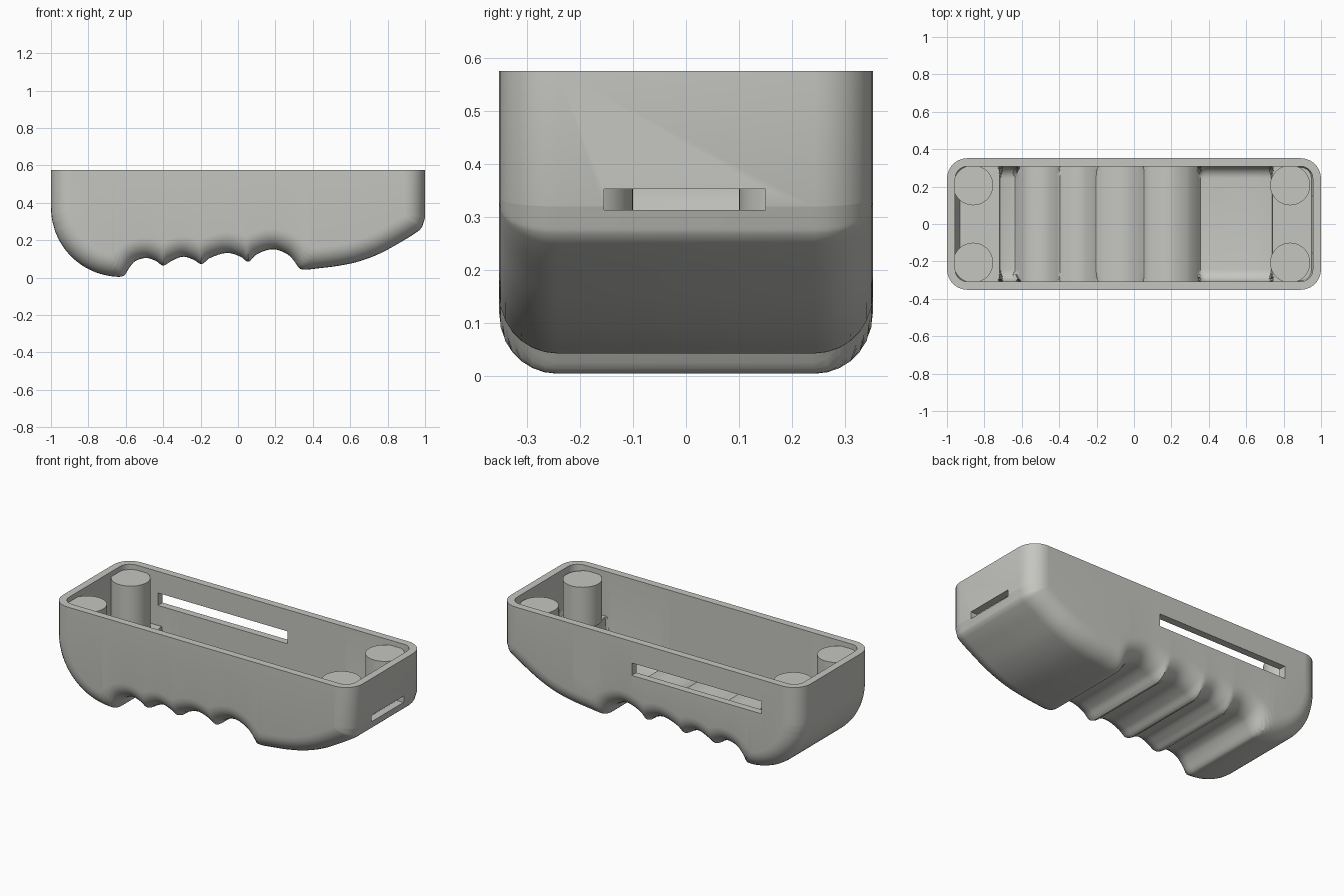
import bpy, bmesh, math

if "Cube" in bpy.data.objects:
    bpy.data.objects.remove(bpy.data.objects["Cube"])

TOP, HALF_W, WALL = 0.575, 0.352, 0.044

grey = bpy.data.materials.new("light_grey")
grey.diffuse_color = (0.56, 0.56, 0.53, 1)
grey.use_nodes = True
grey.node_tree.nodes["Principled BSDF"].inputs["Base Color"].default_value = grey.diffuse_color

# Underside profile: rounded heel, four finger grooves, rising nose (x, z)
heel = [(-0.63 - 0.37 * math.cos(math.radians(a)), 0.375 - 0.37 * math.sin(math.radians(a)))
        for a in (0, 6, 12, 20, 30, 40, 50, 60, 70, 80, 90)]
PROFILE = heel + [
    (-0.605, 0.015), (-0.58, 0.055), (-0.55, 0.088), (-0.49, 0.105), (-0.44, 0.09),
    (-0.40, 0.065), (-0.36, 0.087), (-0.295, 0.112), (-0.235, 0.095), (-0.195, 0.073),
    (-0.15, 0.105), (-0.06, 0.132), (0.015, 0.112), (0.055, 0.085), (0.10, 0.125),
    (0.185, 0.152), (0.26, 0.128), (0.30, 0.09), (0.325, 0.053), (0.35, 0.043),
    (0.43, 0.05), (0.54, 0.064), (0.65, 0.088), (0.76, 0.13), (0.87, 0.19),
    (0.955, 0.243), (0.985, 0.273), (1.0, 0.32)]


def slope(i):
    a, b = PROFILE[max(i - 1, 0)], PROFILE[min(i + 1, len(PROFILE) - 1)]
    return (b[1] - a[1]) / (b[0] - a[0])


SLOPES = [slope(i) for i in range(len(PROFILE))]


def underside(x):
    """Smooth height of the underside at x."""
    x = max(-1, min(1, x))
    i = 0
    while i < len(PROFILE) - 2 and PROFILE[i + 1][0] < x:
        i += 1
    (x0, z0), (x1, z1) = PROFILE[i], PROFILE[i + 1]
    w = x1 - x0
    t = (x - x0) / w
    if x0 < -0.98 or x0 > 0.98:
        return z0 + (z1 - z0) * t
    return ((1 + 2 * t) * (1 - t) ** 2 * z0 + t * (1 - t) ** 2 * w * SLOPES[i]
            + t * t * (3 - 2 * t) * z1 + t * t * (t - 1) * w * SLOPES[i + 1])


def inset(x, d):
    """Underside moved inwards by d, as a rolling ball would leave it."""
    if d < 1e-6:
        return underside(x)
    n = 12
    return max(underside(x + d * math.sin(k * math.pi / 2 / n)) + d * math.cos(k * math.pi / 2 / n)
               for k in range(-n, n + 1))


def cavity_floor(x, d):
    if -0.62 < x < 0.35:            # finger floor meets the walls squarely
        return inset(x, WALL)
    z = inset(x, d)
    if x < -0.715:                  # rear ledge
        z = max(z, 0.25)
    if x > 0.735:                   # front ledge
        z = max(z, 0.305)
    return z


def finish(name, bm):
    bmesh.ops.recalc_face_normals(bm, faces=bm.faces)
    me = bpy.data.meshes.new(name)
    bm.to_mesh(me)
    bm.free()
    me.materials.append(grey)
    ob = bpy.data.objects.new(name, me)
    bpy.context.collection.objects.link(ob)
    return ob


def solid(name, height, base, half_w, r, top, cols=280, steps=7):
    """Closed body with filleted long edges; height(x, d) gives its bottom."""
    angles = [math.pi / 2 * k / steps for k in range(steps + 1)]
    half = [(half_w - r + r * math.sin(a), base + r * (1 - math.cos(a))) for a in angles]
    rows = [(-y, d) for y, d in reversed(half)] + half
    bm = bmesh.new()
    low, high = [], []
    for y, d in rows:
        xs = [(1 - d) * math.sin(math.pi / 2 * (2 * i / cols - 1)) for i in range(cols + 1)]
        low.append([bm.verts.new((x, y, height(x, d))) for x in xs])
        high.append([bm.verts.new((x, y, top)) for x in xs])
    for g in (low, high):
        for a, b in zip(g, g[1:]):
            for i in range(cols):
                bm.faces.new((a[i], a[i + 1], b[i + 1], b[i]))
    for j in (0, -1):               # long sides
        for i in range(cols):
            bm.faces.new((low[j][i], low[j][i + 1], high[j][i + 1], high[j][i]))
        for k in range(len(rows) - 1):   # ends
            bm.faces.new((low[k][j], low[k + 1][j], high[k + 1][j], high[k][j]))
    return finish(name, bm)


def box(name, lo, hi):
    bm = bmesh.new()
    bmesh.ops.create_cube(bm, size=1)
    for v in bm.verts:
        v.co = [(a + b) / 2 + c * (b - a) for a, b, c in zip(lo, hi, v.co)]
    return finish(name, bm)


def cylinder(name, r, depth, loc, along_y=False):
    bm = bmesh.new()
    bmesh.ops.create_cone(bm, cap_ends=True, segments=48, radius1=r, radius2=r, depth=depth)
    for v in bm.verts:
        x, y, z = v.co
        v.co = (x + loc[0], (z if along_y else y) + loc[1], (y if along_y else z) + loc[2])
    return finish(name, bm)


def activate(ob):
    bpy.ops.object.select_all(action='DESELECT')
    ob.select_set(True)
    bpy.context.view_layer.objects.active = ob


# Hollow grip shell with its openings
shell = solid("grip_shell", inset, 0.0, HALF_W, 0.11, TOP)
cutters = [
    solid("cavity_cutter", cavity_floor, WALL, HALF_W - WALL, 0.065, TOP + 0.1),
    box("end_slot_cutter", (0.92, -0.155, 0.313), (1.1, 0.15, 0.353)),
    box("side_slot_cutter", (-0.75, 0.27, 0.37), (0.115, 0.45, 0.445)),
    cylinder("button_hole_cutter", 0.09, 0.16, (0.415, 0.35, 0.33), True),
]
activate(shell)
for c in cutters:
    m = shell.modifiers.new(c.name, 'BOOLEAN')
    m.operation, m.solver, m.object = 'DIFFERENCE', 'EXACT', c
    c.hide_render = True
    bpy.ops.object.modifier_apply(modifier=m.name)
for c in cutters:
    bpy.data.objects.remove(c)
parts = [shell]

# Corner posts standing on the ledges
for end, x, z0 in (("rear", -0.86, 0.245), ("front", 0.835, 0.30)):
    for side, y in (("right", -0.207), ("left", 0.207)):
        parts.append(cylinder(f"{end}_{side}_post", 0.107, 0.545 - z0, (x, y, (0.545 + z0) / 2)))

for ob in parts:
    activate(ob)
    bpy.ops.object.shade_smooth_by_angle(angle=math.radians(32))
